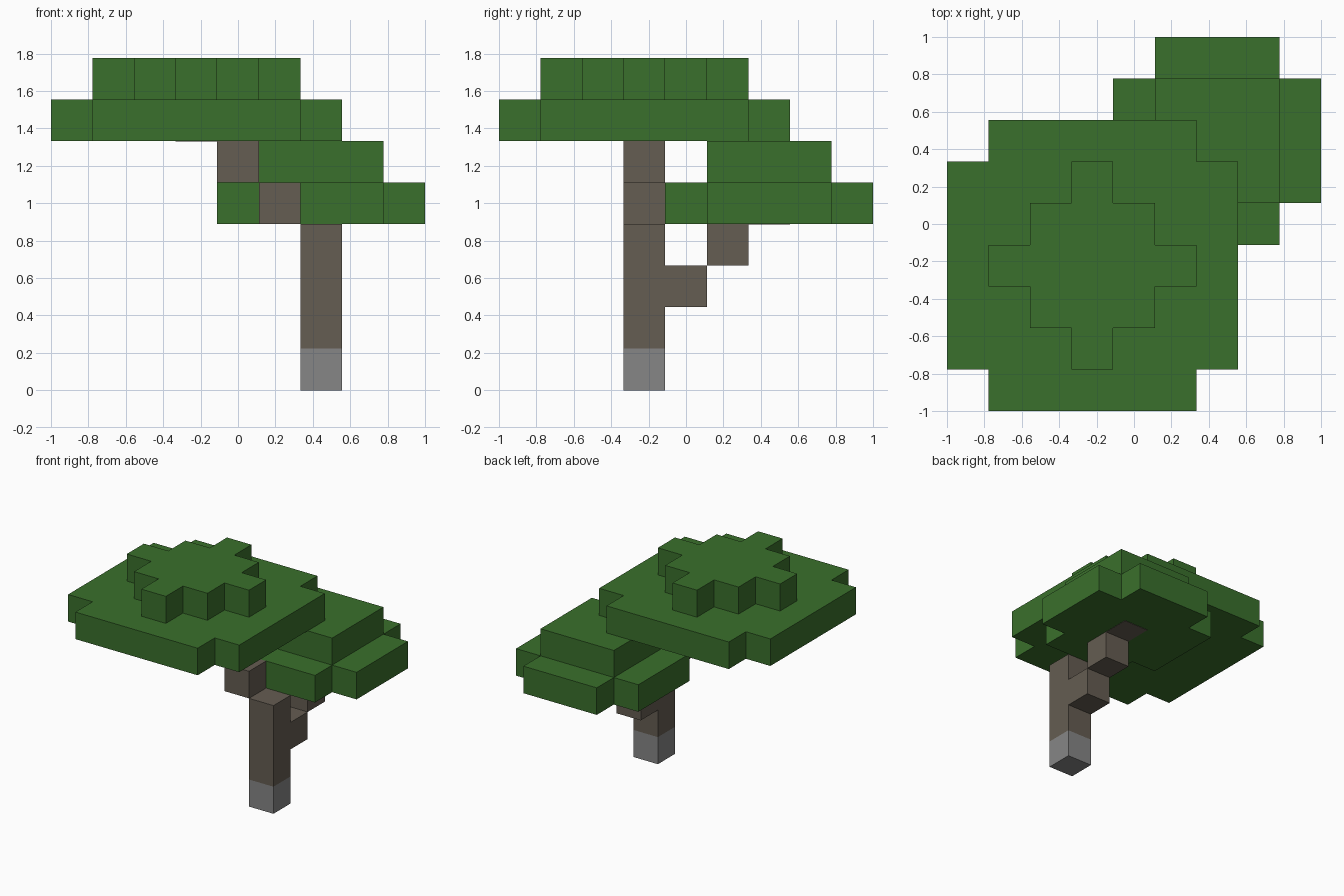
import bpy
import bmesh
from mathutils import Vector

U = 2 / 9  # size of one block

cube = bpy.data.objects.get("Cube")
if cube:
    bpy.data.objects.remove(cube, do_unlink=True)


def material(name, rgb):
    mat = bpy.data.materials.new(name)
    mat.use_nodes = True
    colour = (*rgb, 1)
    mat.diffuse_color = colour
    mat.node_tree.nodes["Principled BSDF"].inputs["Base Color"].default_value = colour
    return mat


LEAF = material("leaf_green", (0.042, 0.162, 0.025))
BARK = material("bark_brown", (0.13, 0.109, 0.084))
STONE = material("stone_grey", (0.238, 0.238, 0.238))


def slab(name, centre, layer, quarter, mat, height=U, drop=0.0):
    """Extrude an outline, given as one quarter in block units, repeated by quarter turns."""
    bm = bmesh.new()
    points = []
    for turn in range(4):
        for x, y in quarter:
            for _ in range(turn):
                x, y = -y, x
            points.append((x, y))
    # Block indices count from the left front corner of the grid
    cx, cy = (c - 4 for c in centre)
    base = layer * U - drop
    verts = [bm.verts.new(((cx + x) * U, (cy + y) * U, base)) for x, y in points]
    face = bm.faces.new(verts)
    grown = bmesh.ops.extrude_face_region(bm, geom=[face], use_keep_orig=True)
    top = [g for g in grown["geom"] if isinstance(g, bmesh.types.BMVert)]
    bmesh.ops.translate(bm, verts=top, vec=Vector((0, 0, height)))
    bmesh.ops.recalc_face_normals(bm, faces=bm.faces)
    mesh = bpy.data.meshes.new(name)
    bm.to_mesh(mesh)
    bm.free()
    mesh.materials.append(mat)
    obj = bpy.data.objects.new(name, mesh)
    bpy.context.collection.objects.link(obj)


def stepped(radius, corner):
    """Quarter outline of a square with its corners notched."""
    return [(radius, corner), (corner, corner), (corner, radius)]


BLOCK = [(0.5, 0.5)]

# Upright trunk on its stone foot
slab("stone_foot", (6, 3), 0, BLOCK, STONE)
slab("trunk", (6, 3), 1, BLOCK, BARK, height=3 * U)

# Main limb climbing sideways, branch climbing backwards
for i in range(2):
    slab(f"limb_block_{i + 1}", (5 - i, 3), 4 + i, BLOCK, BARK)
    slab(f"branch_block_{i + 1}", (6, 4 + i), 2 + i, BLOCK, BARK)

# Limb and branch ends showing in the undersides of the canopies
slab("limb_end", (3, 3), 6, BLOCK, BARK, height=0.02, drop=0.003)
slab("branch_end", (6, 6), 4, BLOCK, BARK, height=0.02, drop=0.003)

# Small rear canopy
slab("rear_canopy", (6, 6), 4, stepped(2.5, 1.5), LEAF)
slab("rear_canopy_top", (6, 6), 5, [(1.5, 1.5)], LEAF)

# Large main canopy with its cross-shaped crown
slab("main_canopy", (3, 3), 6, stepped(3.5, 2.5), LEAF)
crown = [(2.5, 0.5), (1.5, 0.5), (1.5, 1.5), (0.5, 1.5), (0.5, 2.5)]
slab("main_canopy_top", (3, 3), 7, crown, LEAF)
